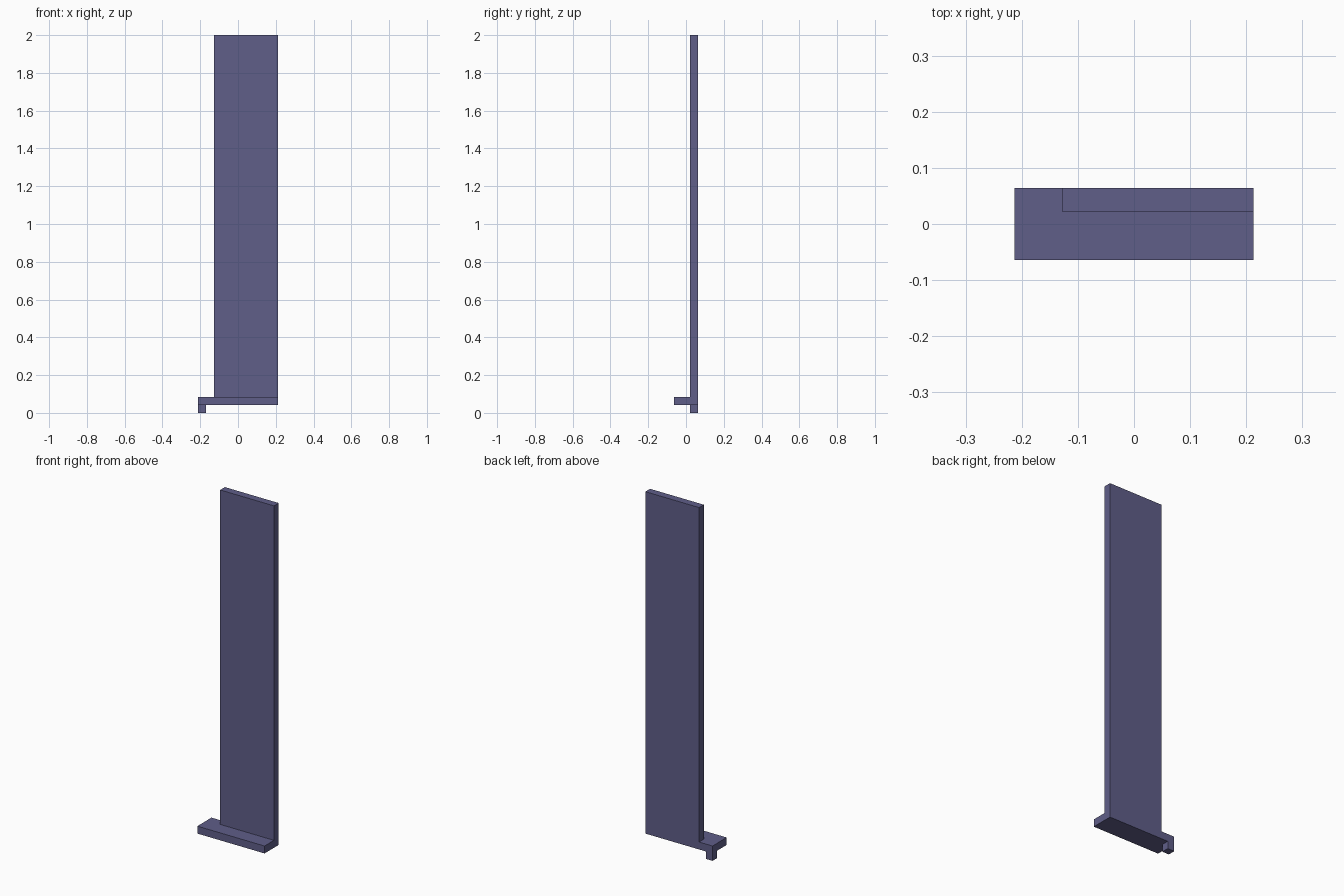
import bpy
import bmesh
from mathutils import Matrix, Vector

cube = bpy.data.objects.get("Cube")
if cube:
    bpy.data.objects.remove(cube, do_unlink=True)

# One module: the model is 10 x 3 x 47 modules
U = 2 / 47
ORIGIN = Vector((-5, -1.5, 0))

# Muted violet-blue
COLOUR = (0.115, 0.112, 0.25, 1)
mat = bpy.data.materials.new("muted_violet")
mat.use_nodes = True
mat.diffuse_color = COLOUR
mat.node_tree.nodes["Principled BSDF"].inputs["Base Color"].default_value = COLOUR


def box(name, low, high):
    """Flat-shaded box between two corners given in modules."""
    a, b = (Vector(low) + ORIGIN) * U, (Vector(high) + ORIGIN) * U
    bm = bmesh.new()
    bmesh.ops.create_cube(bm, size=1, matrix=Matrix.LocRotScale((a + b) / 2, None, b - a))
    mesh = bpy.data.meshes.new(name)
    bm.to_mesh(mesh)
    bm.free()
    mesh.materials.append(mat)
    obj = bpy.data.objects.new(name, mesh)
    bpy.context.collection.objects.link(obj)
    return obj


# Horizontal foot plate
box("base_plate", (0, 0, 1), (10, 3, 2))
# Tall upright panel, flush with the back and left side of the plate
box("upright_panel", (2, 2, 2), (10, 3, 47))
# Small peg under the back right corner
box("corner_peg", (0, 2, 0), (1, 3, 1))
